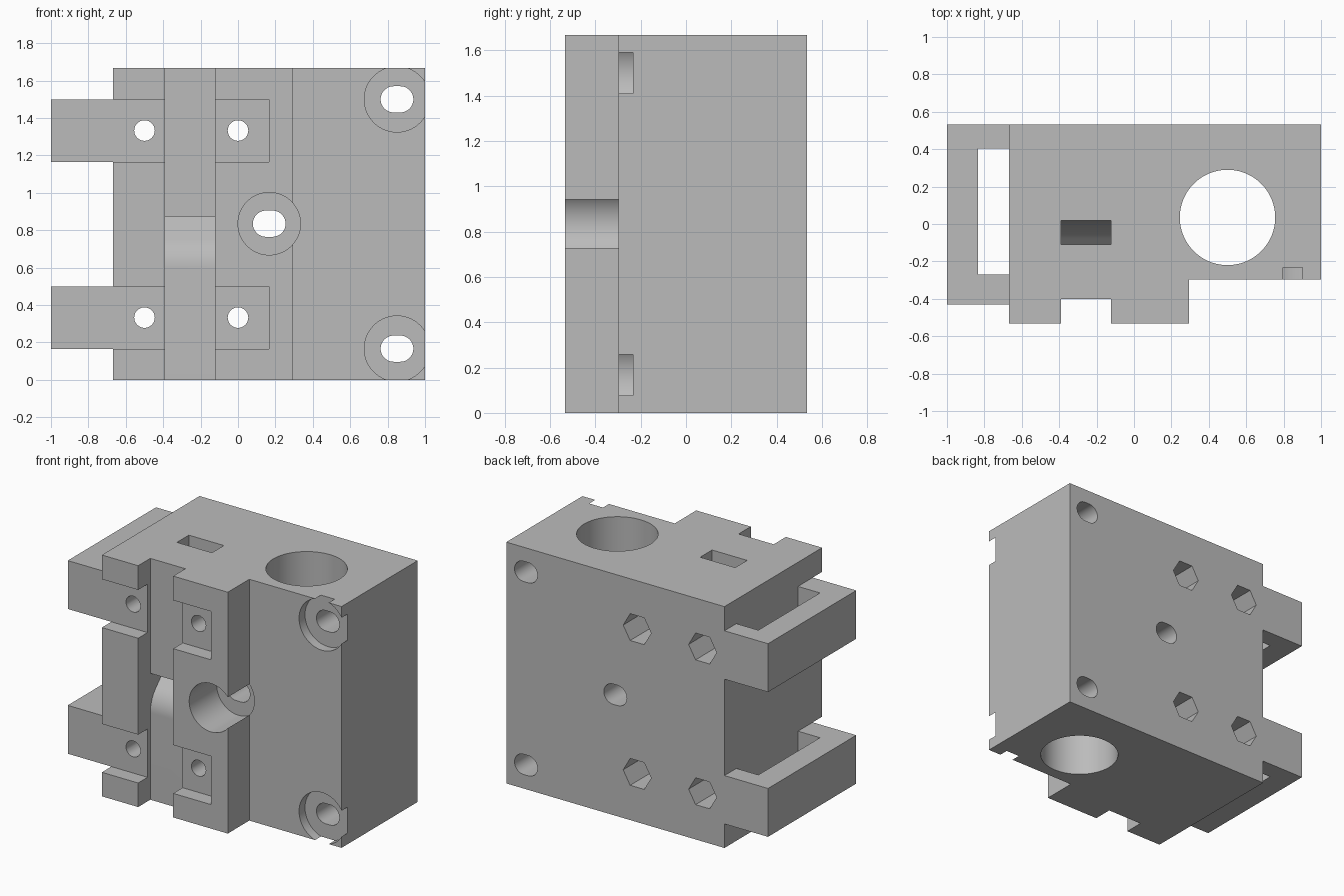
import bpy
import bmesh
from math import sin, cos, pi, radians
from mathutils import Vector

cube = bpy.data.objects.get("Cube")
if cube:
    bpy.data.objects.remove(cube, do_unlink=True)

grey = bpy.data.materials.new("plain grey")
grey.use_nodes = True
grey.diffuse_color = (0.5, 0.5, 0.5, 1)
grey.node_tree.nodes["Principled BSDF"].inputs["Base Color"].default_value = (0.5, 0.5, 0.5, 1)

# Where each prism axis puts its profile coordinates (u, v) and its length w
PLACE = {
    "x": lambda u, v, w: (w, u, v),
    "y": lambda u, v, w: (u, w, v),
    "z": lambda u, v, w: (u, v, w),
}


def prism(name, points, axis, lo, hi):
    """Extrude a closed 2D profile along an axis."""
    bm = bmesh.new()
    verts = [bm.verts.new(PLACE[axis](u, v, lo)) for u, v in points]
    face = bm.faces.new(verts)
    new = bmesh.ops.extrude_face_region(bm, geom=[face])["geom"]
    shift = Vector(PLACE[axis](0, 0, hi - lo))
    bmesh.ops.translate(bm, vec=shift, verts=[g for g in new if isinstance(g, bmesh.types.BMVert)])
    bmesh.ops.recalc_face_normals(bm, faces=bm.faces)
    mesh = bpy.data.meshes.new(name)
    bm.to_mesh(mesh)
    bm.free()
    mesh.materials.append(grey)
    obj = bpy.data.objects.new(name, mesh)
    bpy.context.collection.objects.link(obj)
    return obj


def rect(u0, u1, v0, v1):
    return [(u0, v0), (u1, v0), (u1, v1), (u0, v1)]


def ring(u, v, r, n=64):
    return [(u + r * cos(2 * pi * i / n), v + r * sin(2 * pi * i / n)) for i in range(n)]


def stadium(u, v, r, half, n=24):
    right = [(u + half + r * cos(a), v + r * sin(a)) for a in (pi * (i / n - 0.5) for i in range(n + 1))]
    return right + [(2 * u - p, 2 * v - q) for p, q in right]


def combine(target, tool, operation="DIFFERENCE"):
    """Apply a boolean and discard the tool."""
    tool.hide_render = True
    mod = target.modifiers.new("shape", "BOOLEAN")
    mod.operation = operation
    mod.solver = "EXACT"
    mod.object = tool
    bpy.context.view_layer.objects.active = target
    bpy.ops.object.modifier_apply(modifier=mod.name)
    bpy.data.objects.remove(tool, do_unlink=True)


HEIGHT = 1.667
FRONT, STEP, BACK = -0.533, -0.298, 0.533
CHANNEL = (-0.39, -0.122)
ARMS = (0.333, 1.333)

# Main block with stepped front and vertical belt channel
outline = [
    (-0.667, FRONT), (CHANNEL[0], FRONT), (CHANNEL[0], -0.4), (CHANNEL[1], -0.4),
    (CHANNEL[1], FRONT), (0.295, FRONT), (0.295, STEP), (1, STEP), (1, BACK), (-0.667, BACK),
]
block = prism("carriage_block", outline, "z", 0, HEIGHT)

# Side arms, each with a front pocket and a side window
for z in ARMS:
    lo, hi = z - 0.167, z + 0.167
    combine(block, prism("pocket", rect(-0.8, 0.167, -0.7, -0.43), "z", lo, hi))
    combine(block, prism("side_arm", rect(-1, -0.55, -0.43, BACK), "z", lo, hi), "UNION")
    combine(block, prism("window", rect(-0.835, -0.667, -0.27, 0.403), "z", lo - 0.05, hi + 0.05))

# Bolt holes with hexagonal nut traps in the back
for z in ARMS:
    for x in (-0.5, 0):
        combine(block, prism("bolt_hole", ring(x, z, 0.055, 32), "y", -1, 1))
        combine(block, prism("nut_trap", ring(x, z, 0.107, 6), "y", 0.233, 0.7))

# Large rod bore
combine(block, prism("rod_bore", ring(0.5, 0.035, 0.255, 96), "z", -0.2, 1.9))

# Slotted mounting holes with round counterbores
for x, z, r in ((0.85, 0.167, 0.175), (0.85, 1.5, 0.175), (0.167, 0.835, 0.167)):
    combine(block, prism("counterbore", ring(x, z, r), "y", -0.8, -0.233))
    combine(block, prism("slotted_hole", stadium(x, z, 0.07, 0.0175), "y", -1, 1))

# S-shaped belt passage from the channel up to the top
bend, half, start = 0.28, 0.065, 0.6
y0, y1 = -0.465, -0.045
turn = radians(45)
run = (y1 - y0) - 2 * bend * (1 - cos(turn))
z1 = start + 2 * bend * sin(turn) + run
steps = [turn * i / 16 for i in range(17)]


def passage_side(offset):
    lower = [(y0 + bend - (bend + offset) * cos(a), start + (bend + offset) * sin(a)) for a in steps]
    upper = [(y1 - bend + (bend - offset) * cos(a), z1 - (bend - offset) * sin(a)) for a in reversed(steps)]
    return lower + upper + [(y1 - offset, 1.9)]


passage = passage_side(-half) + passage_side(half)[::-1]
combine(block, prism("belt_passage", passage, "x", *CHANNEL))

# Smooth bores, crisp edges
bpy.ops.object.select_all(action="DESELECT")
block.select_set(True)
bpy.context.view_layer.objects.active = block
bpy.ops.object.shade_smooth_by_angle(angle=radians(30))
